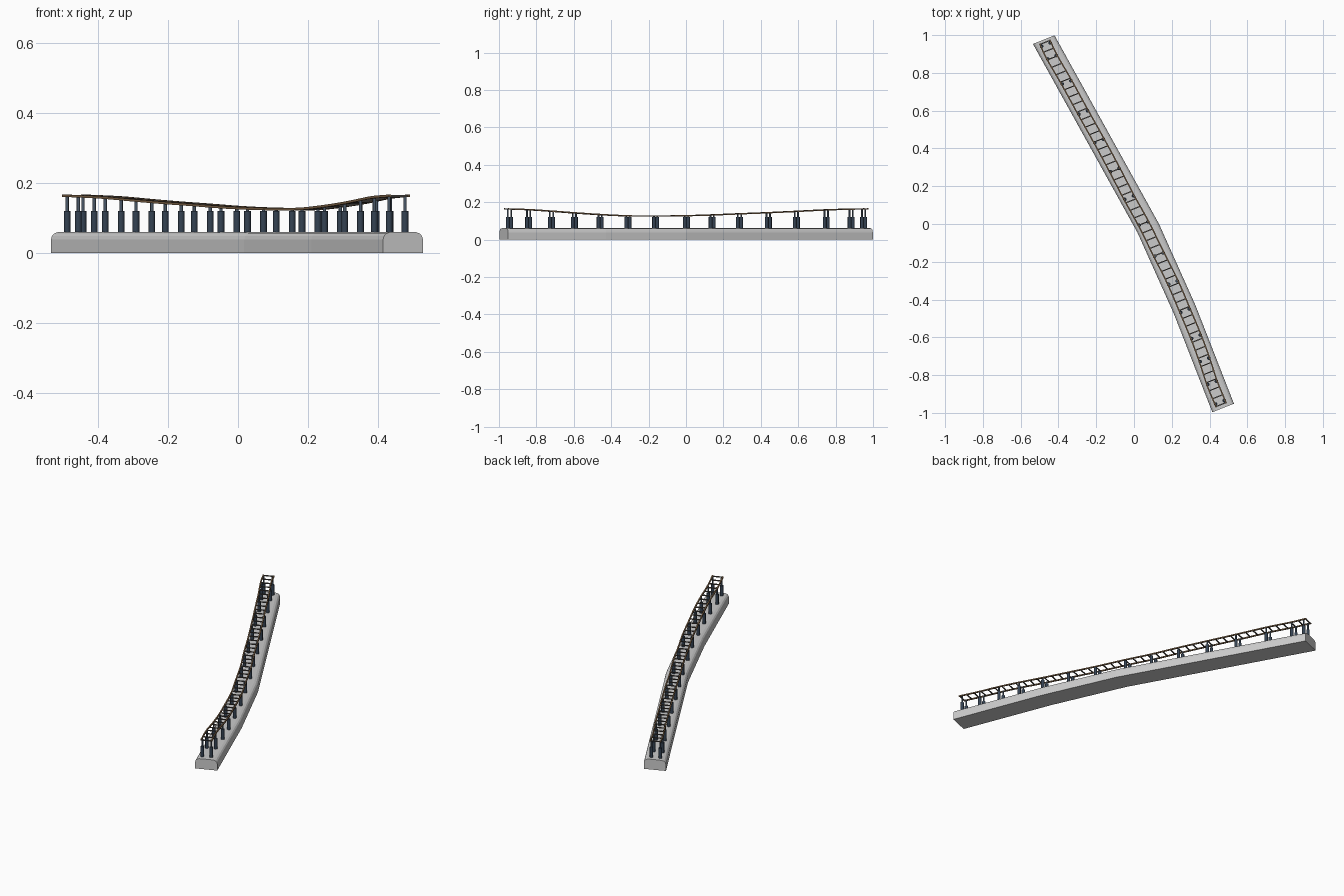
import bpy, bmesh, math
from mathutils import Vector

if "Cube" in bpy.data.objects:
    bpy.data.objects.remove(bpy.data.objects["Cube"])

def mat(name, col):
    m = bpy.data.materials.new(name)
    m.diffuse_color = (*col, 1)
    m.use_nodes = True
    m.node_tree.nodes["Principled BSDF"].inputs["Base Color"].default_value = m.diffuse_color
    return m

navy = mat("dark_blue_steel", (0.035, 0.055, 0.085))
steel = mat("rod_steel", (0.07, 0.10, 0.14))
brown = mat("brown_rail", (0.20, 0.12, 0.06))
grey = mat("dark_rung", (0.10, 0.09, 0.08))

SIDE = Vector((0.93, 0.37, 0)).normalized()   # constant cross direction
UP = Vector((0, 0, 1))

def finish(name, bm, material=None, smooth=None):
    bmesh.ops.recalc_face_normals(bm, faces=bm.faces)
    me = bpy.data.meshes.new(name)
    bm.to_mesh(me)
    bm.free()
    ob = bpy.data.objects.new(name, me)
    bpy.context.collection.objects.link(ob)
    if material:
        me.materials.append(material)
    if smooth:
        bpy.context.view_layer.objects.active = ob
        ob.select_set(True)
        bpy.ops.object.shade_smooth_by_angle(angle=math.radians(smooth))
        ob.select_set(False)
    return ob

def sweep(bm, path, profile):
    rings = [[bm.verts.new(p + SIDE * u + UP * v) for u, v in profile] for p in path]
    n = len(profile)
    for a, b in zip(rings, rings[1:]):
        for i in range(n):
            bm.faces.new((a[i], a[(i + 1) % n], b[(i + 1) % n], b[i]))
    bm.faces.new(rings[0])
    bm.faces.new(rings[-1])

def cylinder(bm, p, r, z0, z1, sides=12):
    circle = [(r * math.cos(2 * math.pi * i / sides), r * math.sin(2 * math.pi * i / sides))
              for i in range(sides)]
    lo = [bm.verts.new((p.x + x, p.y + y, z0)) for x, y in circle]
    hi = [bm.verts.new((p.x + x, p.y + y, z1)) for x, y in circle]
    for i in range(sides):
        j = (i + 1) % sides
        bm.faces.new((lo[i], lo[j], hi[j], hi[i]))
    bm.faces.new(lo)
    bm.faces.new(hi)

# bent concrete base with rounded shoulders
base_path = [Vector(p) for p in
             ((-0.478, 0.976, 0), (0.075, -0.022, 0), (0.267, -0.45, 0), (0.472, -0.974, 0))]
half = [(0.0615, 0), (0.0615, 0.039), (0.0585, 0.049), (0.052, 0.056), (0.041, 0.06), (0.02, 0.061)]
bm = bmesh.new()
sweep(bm, base_path, half + [(-u, v) for u, v in reversed(half)])
finish("concrete_base", bm)

# support stations along the track: x, y, rail height
stations = [Vector(s) for s in (
    (-0.466, 0.950, 0.164), (-0.434, 0.883, 0.163), (-0.357, 0.750, 0.159),
    (-0.269, 0.590, 0.151), (-0.185, 0.440, 0.144), (-0.102, 0.286, 0.138),
    (-0.026, 0.140, 0.132), (0.050, 0.003, 0.128), (0.132, -0.162, 0.126),
    (0.206, -0.310, 0.127), (0.270, -0.459, 0.134), (0.328, -0.597, 0.143),
    (0.373, -0.719, 0.152), (0.413, -0.841, 0.160), (0.455, -0.944, 0.164))]

# paired posts: thick sleeve below, thin rod up to the rail
sleeves, rods = bmesh.new(), bmesh.new()
for s in stations:
    for k in (-1, 1):
        p = s + SIDE * (k * 0.0245)
        cylinder(sleeves, p, 0.0095, 0.055, 0.121)
        cylinder(rods, p, 0.0048, 0.115, s.z, 10)
finish("post_sleeves", sleeves, navy, 40)
finish("post_rods", rods, steel, 40)

# smooth track line through the stations, extended a little at both ends
ends = [stations[0] + Vector((-0.007, 0.015, 0.0003))] + stations[1:-1] + \
       [stations[-1] + Vector((0.007, -0.016, 0.0003))]
pts = [2 * ends[0] - ends[1]] + ends + [2 * ends[-1] - ends[-2]]
track = []
for a, b, c, d in zip(pts, pts[1:], pts[2:], pts[3:]):
    for i in range(6):
        t = i / 6
        track.append(0.5 * (2 * b + (c - a) * t + (2 * a - 5 * b + 4 * c - d) * t * t
                            + (3 * b - a - 3 * c + d) * t ** 3))
track.append(ends[-1])

# two rails
bm = bmesh.new()
w, h = 0.0035, 0.0035
for k in (-1, 1):
    sweep(bm, [p + SIDE * (k * 0.029) for p in track], [(-w, -h), (w, -h), (w, h), (-w, h)])
finish("rails", bm, brown)

# evenly spaced rungs between the rails
lengths = [0]
for a, b in zip(track, track[1:]):
    lengths.append(lengths[-1] + (b - a).length)
RUNGS = 48
bm = bmesh.new()
for n in range(RUNGS):
    d = 0.004 + (lengths[-1] - 0.008) * n / (RUNGS - 1)
    i = next(j for j in range(len(track) - 1) if lengths[j + 1] >= d)
    f = (d - lengths[i]) / (lengths[i + 1] - lengths[i])
    p = track[i].lerp(track[i + 1], f)
    along = (track[i + 1] - track[i]).normalized() * 0.003
    sweep(bm, [p - along, p + along], [(-0.029, -0.003), (0.029, -0.003), (0.029, 0.002), (-0.029, 0.002)])
finish("rungs", bm, grey)
